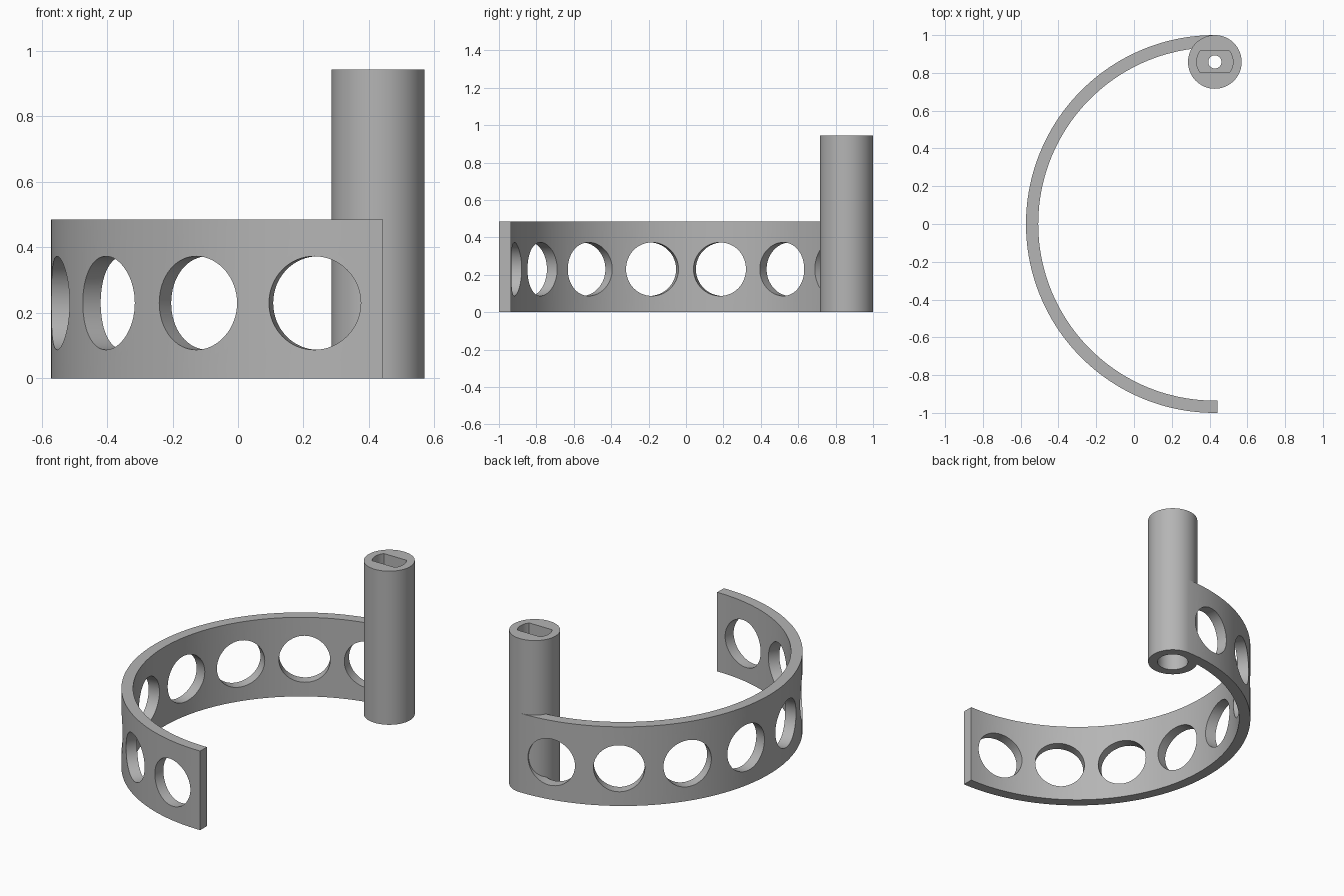
import bpy, bmesh, math
from mathutils import Vector, Matrix

default = bpy.data.objects.get("Cube")
if default:
    bpy.data.objects.remove(default, do_unlink=True)

CX = 0.428                      # axis of the band
BAND_OUT, BAND_IN, BAND_H = 1.0, 0.935, 0.486
TUBE_Y, TUBE_R, TUBE_H = 0.858, 0.142, 0.944

grey = bpy.data.materials.new("plain grey")
grey.use_nodes = True
colour = (0.46, 0.46, 0.46, 1)
grey.diffuse_color = colour
grey.node_tree.nodes["Principled BSDF"].inputs["Base Color"].default_value = colour


def prism(name, outline, z0, z1):
    """Extrude a flat outline from z0 to z1."""
    bm = bmesh.new()
    face = bm.faces.new([bm.verts.new((x, y, z0)) for x, y in outline])
    new = bmesh.ops.extrude_face_region(bm, geom=[face])["geom"]
    top = [v for v in new if isinstance(v, bmesh.types.BMVert)]
    bmesh.ops.translate(bm, vec=(0, 0, z1 - z0), verts=top)
    bmesh.ops.recalc_face_normals(bm, faces=bm.faces)
    mesh = bpy.data.meshes.new(name)
    bm.to_mesh(mesh)
    bm.free()
    mesh.materials.append(grey)
    obj = bpy.data.objects.new(name, mesh)
    bpy.context.collection.objects.link(obj)
    return obj


def arc(radius, start, end, steps, cx=0.0, cy=0.0):
    angles = [math.radians(start + (end - start) * i / steps) for i in range(steps + 1)]
    return [(cx + radius * math.cos(a), cy + radius * math.sin(a)) for a in angles]


def disc(radius, cx=0.0, cy=0.0, steps=64):
    return arc(radius, 0, 360, steps, cx, cy)[:-1]


def combine(target, other, operation):
    """Apply a boolean and discard the second object."""
    mod = target.modifiers.new("boolean", "BOOLEAN")
    mod.operation, mod.object, mod.solver = operation, other, "EXACT"
    bpy.context.view_layer.objects.active = target
    bpy.ops.object.modifier_apply(modifier=mod.name)
    bpy.data.objects.remove(other, do_unlink=True)


# Half-ring band with a short straight lip at its front end
lip = 0.443
outline = (arc(BAND_OUT, 90, 270, 96, CX) + [(lip, -BAND_OUT), (lip, -BAND_IN)]
           + arc(BAND_IN, 270, 90, 96, CX))
band = prism("perforated_band", outline, 0, BAND_H)

# Eight round holes pointing at the band axis
for i in range(8):
    angle = math.radians(101.25 + 22.5 * i)
    cutter = prism("hole_cutter", disc(0.143), 0.8, 1.15)
    direction = Vector((math.cos(angle), math.sin(angle), 0))
    turn = direction.to_track_quat("Z", "Y").to_matrix().to_4x4()
    cutter.data.transform(Matrix.Translation((CX, 0, 0.23)) @ turn)
    combine(band, cutter, "DIFFERENCE")

# Upright tube joined to the back end of the band
tube = prism("upright_tube", disc(TUBE_R, CX, TUBE_Y, 96), 0, TUBE_H)
combine(band, tube, "UNION")
band.name = "band_with_tube"

# Flat-sided socket at the top, round bore below, narrow hole between
flat = math.degrees(math.asin(0.057 / 0.096))
socket = (arc(0.096, -flat, flat, 16, CX, TUBE_Y)
          + arc(0.096, 180 - flat, 180 + flat, 16, CX, TUBE_Y))
combine(band, prism("socket_cutter", socket, 0.62, 1.1), "DIFFERENCE")
combine(band, prism("bore_cutter", disc(0.088, CX, TUBE_Y), -0.1, 0.48), "DIFFERENCE")
combine(band, prism("pin_cutter", disc(0.035, CX, TUBE_Y, 32), 0.4, 0.7), "DIFFERENCE")

# Smooth curves, sharp rims
bpy.ops.object.select_all(action="DESELECT")
band.select_set(True)
bpy.context.view_layer.objects.active = band
bpy.ops.object.shade_smooth_by_angle(angle=math.radians(30))
